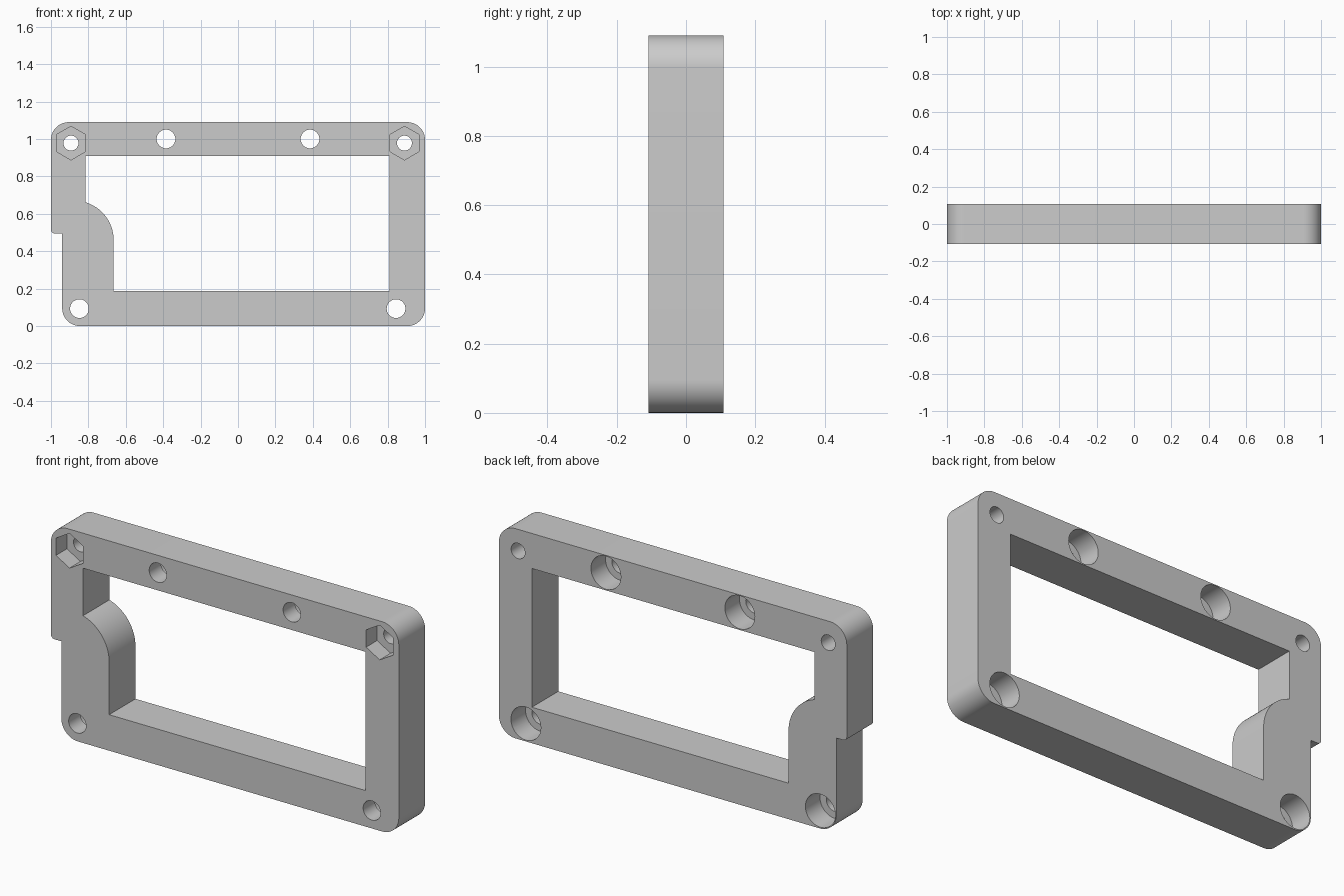
import bpy, bmesh
from math import cos, sin, pi, radians, asin

if "Cube" in bpy.data.objects:
    bpy.data.objects.remove(bpy.data.objects["Cube"], do_unlink=True)

FRONT, BACK = -0.108, 0.108

grey = bpy.data.materials.new("plain grey")
grey.use_nodes = True
grey.diffuse_color = (0.6, 0.6, 0.6, 1)
grey.node_tree.nodes["Principled BSDF"].inputs["Base Color"].default_value = (0.6, 0.6, 0.6, 1)


def arc(cx, cz, r, start, end, steps=16):
    """Points on an arc, angles in degrees."""
    angles = [radians(start + (end - start) * i / steps) for i in range(steps + 1)]
    return [(cx + r * cos(a), cz + r * sin(a)) for a in angles]


def prism(name, outline, y0, y1):
    """Extrude an x-z outline from y0 to y1."""
    bm = bmesh.new()
    face = bm.faces.new([bm.verts.new((x, y0, z)) for x, z in outline])
    new = bmesh.ops.extrude_face_region(bm, geom=[face])["geom"]
    verts = [v for v in new if isinstance(v, bmesh.types.BMVert)]
    bmesh.ops.translate(bm, verts=verts, vec=(0, y1 - y0, 0))
    bmesh.ops.recalc_face_normals(bm, faces=bm.faces)
    mesh = bpy.data.meshes.new(name)
    bm.to_mesh(mesh)
    bm.free()
    mesh.materials.append(grey)
    obj = bpy.data.objects.new(name, mesh)
    bpy.context.collection.objects.link(obj)
    return obj


def cut(body, outline, y0, y1):
    """Subtract an extruded outline from the body."""
    cutter = prism("cutter", outline, y0, y1)
    cutter.hide_render = True
    mod = body.modifiers.new("cut", "BOOLEAN")
    mod.operation, mod.solver, mod.object = "DIFFERENCE", "EXACT", cutter
    bpy.context.view_layer.objects.active = body
    bpy.ops.object.modifier_apply(modifier=mod.name)
    bpy.data.objects.remove(cutter, do_unlink=True)


def ring(x, z, r, sides=48):
    return arc(x, z, r, 90, 450, sides)[:-1]


# Outer body with rounded corners and a step on the right side
R = 0.095
outer = (arc(1 - R, R, R, -90, 0) + arc(1 - R, 1.09 - R, R, 0, 90)
         + arc(-1 + R, 1.09 - R, R, 90, 180) + arc(-0.98, 0.515, 0.02, 180, 270, 6)
         + [(-0.94, 0.495)] + arc(-0.94 + R, R, R, 180, 270))
frame = prism("bezel_frame", outer, FRONT, BACK)

# Window with a rounded bulge in its lower right-hand corner
top = 90 - math_deg if (math_deg := asin(0.06 / 0.21) * 180 / pi) else 90
window = ([(-0.665, 0.187), (0.81, 0.187), (0.81, 0.908), (-0.815, 0.908)]
          + arc(-0.875, 0.46, 0.21, top, 0, 20))
cut(frame, window, FRONT - 0.1, BACK + 0.1)

# Screw holes, counterbored from the back
for x, z in [(-0.385, 1.0), (0.385, 1.0), (-0.848, 0.093), (0.845, 0.093)]:
    cut(frame, ring(x, z, 0.05), FRONT - 0.1, BACK + 0.1)
    cut(frame, ring(x, z, 0.086), BACK - 0.12, BACK + 0.1)

# Bolt holes with hexagonal nut pockets in the front
for x in (-0.893, 0.89):
    cut(frame, ring(x, 0.978, 0.04), FRONT - 0.1, BACK + 0.1)
    cut(frame, ring(x, 0.978, 0.09, 6), FRONT - 0.1, FRONT + 0.09)

# Smooth the curved walls, keep the edges crisp
bpy.ops.object.select_all(action="DESELECT")
frame.select_set(True)
bpy.context.view_layer.objects.active = frame
bpy.ops.object.shade_smooth_by_angle(angle=radians(25))
